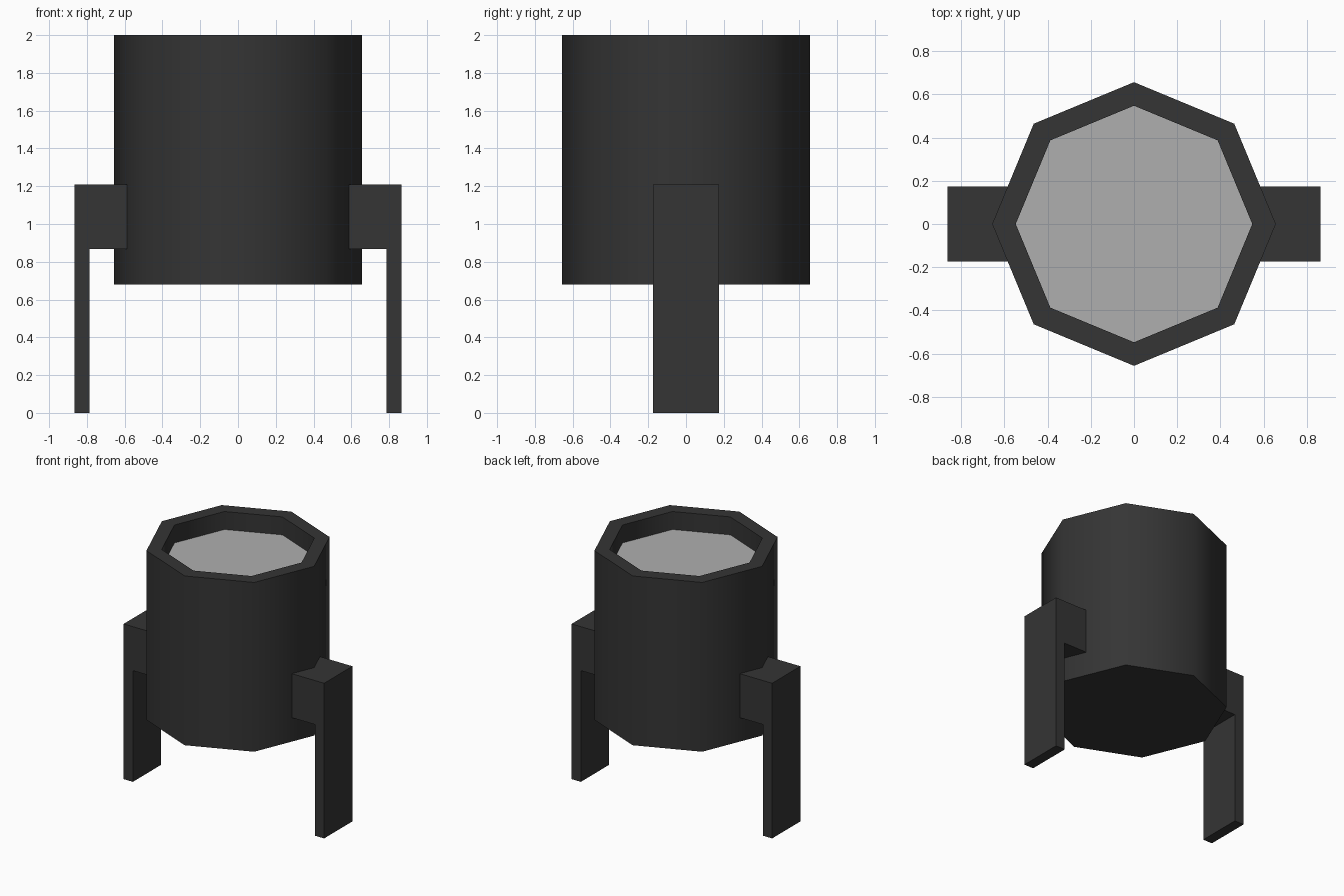
import bpy, bmesh, math

if "Cube" in bpy.data.objects:
    bpy.data.objects.remove(bpy.data.objects["Cube"])


def material(name, value):
    m = bpy.data.materials.new(name)
    m.diffuse_color = (value, value, value, 1)
    m.use_nodes = True
    m.node_tree.nodes["Principled BSDF"].inputs["Base Color"].default_value = m.diffuse_color
    return m


dark = material("dark_grey", 0.035)
pale = material("pale_grey", 0.43)


def make_object(name, bm, mat, smooth=False):
    bmesh.ops.recalc_face_normals(bm, faces=bm.faces)
    mesh = bpy.data.meshes.new(name)
    bm.to_mesh(mesh)
    bm.free()
    mesh.materials.append(mat)
    obj = bpy.data.objects.new(name, mesh)
    bpy.context.collection.objects.link(obj)
    if smooth:
        bpy.ops.object.select_all(action='DESELECT')
        obj.select_set(True)
        bpy.context.view_layer.objects.active = obj
        bpy.ops.object.shade_smooth_by_angle(angle=math.radians(60))
    return obj


def ring(bm, r, z, sides=8):
    return [bm.verts.new((r * math.cos(2 * math.pi * i / sides),
                          r * math.sin(2 * math.pi * i / sides), z))
            for i in range(sides)]


# Octagonal barrel: closed bottom, outer wall, rim and shallow inner wall
RECESS = 1.86
bm = bmesh.new()
rings = [ring(bm, r, z) for r, z in
         [(0.657, 0.68), (0.657, 2.0), (0.548, 2.0), (0.548, RECESS)]]
for a, b in zip(rings, rings[1:]):
    for i in range(8):
        j = (i + 1) % 8
        bm.faces.new((a[i], a[j], b[j], b[i]))
bm.faces.new(rings[0][::-1])
make_object("barrel", bm, dark, smooth=True)

# Pale surface filling the recess
bm = bmesh.new()
face = bm.faces.new(ring(bm, 0.548, RECESS))
make_object("inner_surface", bm, pale)

# Side legs: L-shaped profile extruded along y, mirrored to the other side
profile = [(0.865, 0), (0.865, 1.21), (0.587, 1.21),
           (0.587, 0.867), (0.785, 0.867), (0.785, 0)]
bm = bmesh.new()
face = bm.faces.new([bm.verts.new((x, -0.174, z)) for x, z in profile])
ext = bmesh.ops.extrude_face_region(bm, geom=[face], use_keep_orig=True)
bmesh.ops.translate(bm, vec=(0, 0.348, 0),
                    verts=[v for v in ext["geom"] if isinstance(v, bmesh.types.BMVert)])
legs = make_object("side_legs", bm, dark)
legs.modifiers.new("Mirror", 'MIRROR').use_axis[0] = True
